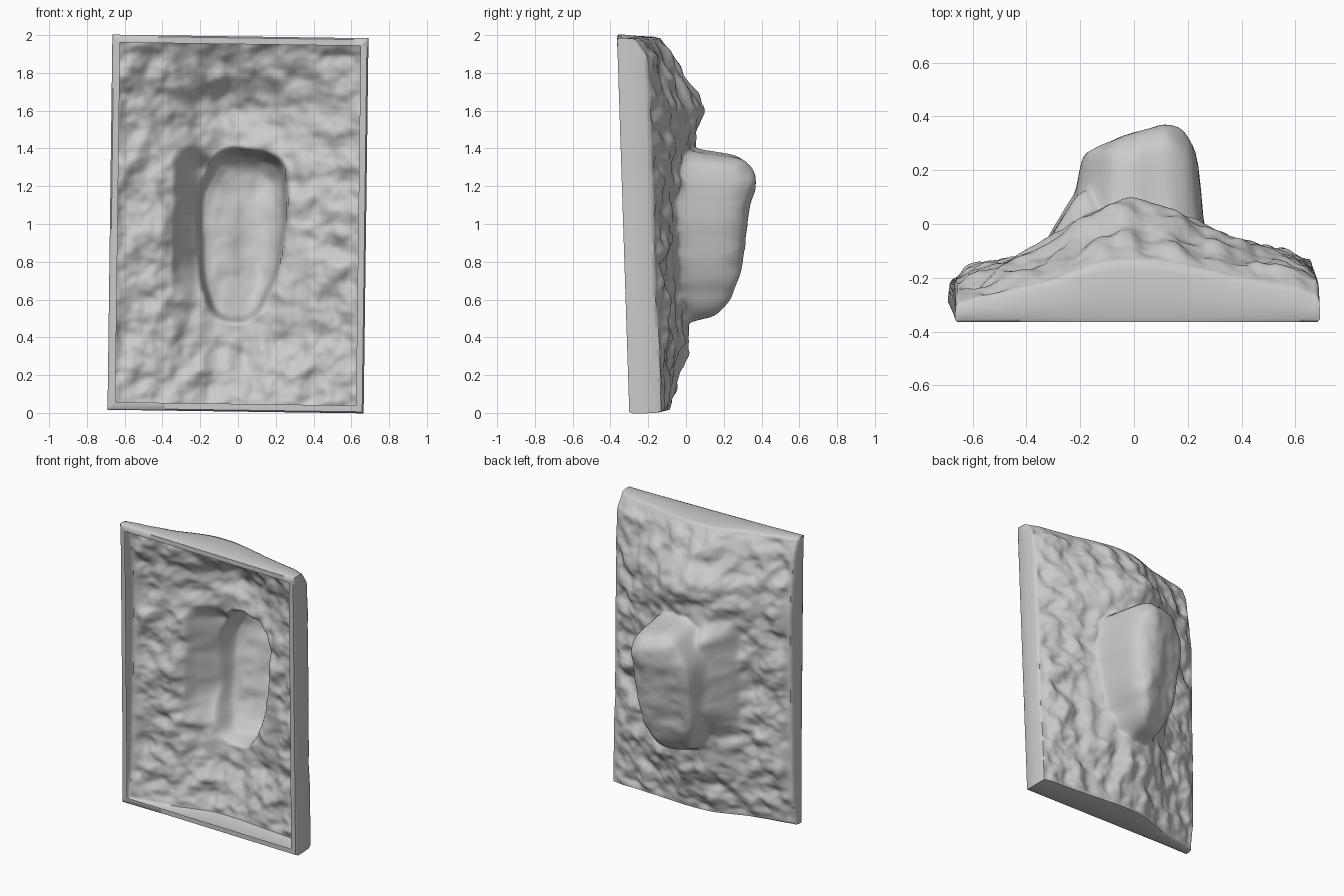
import bpy, bmesh
from mathutils import Vector, noise

if "Cube" in bpy.data.objects:
    bpy.data.objects.remove(bpy.data.objects["Cube"])

NU, NW = 130, 190            # grid resolution across / up
HALF_U, W0, W1 = 0.667, 0.018, 1.982


def interp(pts, t):
    """Piecewise linear lookup."""
    if t <= pts[0][0]:
        return pts[0][1]
    for (a, va), (b, vb) in zip(pts, pts[1:]):
        if t <= b:
            return va + (vb - va) * (t - a) / (b - a)
    return pts[-1][1]


def soft(pts, t, s=.03):
    """Lookup averaged over a small window, rounding the corners."""
    return sum(interp(pts, t + s * k / 2) for k in (-2, -1, 0, 1, 2)) / 5


def smooth(a, b, t):
    t = max(0.0, min(1.0, (t - a) / (b - a)))
    return t * t * (3 - 2 * t)


# Ridge height by z, edge heights by z, and cross-section falloff by x
RIDGE = [(0, -.09), (.2, -.05), (.35, 0), (.48, .01), (1, .01), (1.4, .05),
         (1.62, .09), (1.7, .04), (1.8, -.03), (1.95, -.11), (2, -.15)]
EDGE_L = [(0, -.24), (.2, -.21), (1.5, -.21), (1.9, -.26), (2, -.30)]
EDGE_R = [(0, -.13), (.45, -.15), (.6, -.165), (1, -.175), (1.9, -.21), (2, -.28)]
CROSS = [(-.67, 0), (-.6, .13), (-.5, .25), (-.35, .45), (-.27, .64), (-.2, .8),
         (-.1, 1), (.05, 1), (.15, .87), (.25, .72), (.35, .53), (.5, .34), (.6, .22), (.67, 0)]
# Boss face height by z and its tilt by x
BOSS_Z = [(.48, .17), (.55, .21), (.7, .28), (.9, .31), (1, .33), (1.2, .37), (1.33, .355), (1.4, .29)]
BOSS_X = [(-.22, -.09), (-.05, -.05), (.05, 0), (.15, 0), (.22, -.05), (.27, -.12)]
RAMP = [(-.4, -.3), (-.35, -.11), (-.28, .01), (-.2, .14), (-.15, .12), (-.04, -.2)]


def front_y(w):
    return -0.3325 - 0.0325 * (w - 1)


def back_y(u, w):
    # rough rock slope
    edge = interp(EDGE_L if u < 0 else EDGE_R, w)
    y = edge + (soft(RIDGE, w) - edge) * soft(CROSS, u)
    # left shoulder running up to the boss
    m = smooth(.55, .85, w) * smooth(1.42, 1.28, w)
    lift = max(0, soft(RAMP, u) - y) * m
    y += lift
    rough = 1 - .6 * min(1, lift * 15)
    # lumpy egg-shaped boss
    t = (w - .935) / .455
    half = .222 + .04 * max(-1, min(1, t))
    r = (abs((u - .015 - .03 * t) / half) ** 2.5 + abs(t) ** 2.5) ** (1 / 2.5)
    r += .05 * noise.noise(Vector((u, w, 4)) * 7)
    k = .88 * smooth(1.03, .95, r) + .12 * smooth(.97, .75, r)
    face = soft(BOSS_Z, w) + soft(BOSS_X, u, .06)
    y += (max(face, y) - y) * k
    rough *= 1 - .6 * k
    # lumps, fading out at the frame
    fade = smooth(0, .05, HALF_U - abs(u)) * smooth(0, .05, min(w - W0, W1 - w))
    p = Vector((u, w, 0))
    n = (.03 * noise.noise(p * 6) + .028 * noise.noise(p * 11 + Vector((3, 1, 7)))
         + .006 * noise.noise(p * 24))
    return y + n * rough * (.1 + .9 * fade)


def place(u, y, w):
    """Slight roll of the whole panel."""
    return (u + .013 * (w - 1), y, w - .014 * u)


bm = bmesh.new()

# Rock relief sheet
grid = {}
for i in range(NU + 1):
    for j in range(NW + 1):
        u = -HALF_U + 2 * HALF_U * i / NU
        w = W0 + (W1 - W0) * j / NW
        grid[i, j] = (bm.verts.new(place(u, back_y(u, w), w)), u, w)
for i in range(NU):
    for j in range(NW):
        bm.faces.new([grid[k][0] for k in ((i, j), (i, j + 1), (i + 1, j + 1), (i + 1, j))])

# Relax the steep boss walls
boss = [v for v, u, w in grid.values() if -.34 < u < .36 and .42 < w < 1.48]
for _ in range(3):
    bmesh.ops.smooth_vert(bm, verts=boss, factor=.5, use_axis_x=True, use_axis_y=True, use_axis_z=True)

# Smooth side walls and the thin front lip, as rings around the border
loop = ([(i, 0) for i in range(NU)] + [(NU, j) for j in range(NW)]
        + [(i, NW) for i in range(NU, 0, -1)] + [(0, j) for j in range(NW, 0, -1)])
prev = [grid[k][0] for k in loop]
for out, f in ((.008, .85), (.011, .5), (.011, .1), (.003, 0), (-.03, 0)):
    ring = []
    for i, j in loop:
        v, u, w = grid[i, j]
        if out < 0:    # lip corners stay clean by clamping inset points
            uu = max(-HALF_U - out, min(HALF_U + out, u))
            ww = max(W0 - out, min(W1 + out, w))
        else:
            uu = u + ((i == NU) - (i == 0)) * out
            ww = w + ((j == NW) - (j == 0)) * out
        fy = front_y(w)
        ring.append(bm.verts.new(place(uu, fy + f * (v.co.y - fy), ww)))
    for k in range(len(loop)):
        m = (k + 1) % len(loop)
        bm.faces.new((prev[k], prev[m], ring[m], ring[k]))
    prev = ring
bmesh.ops.remove_doubles(bm, verts=bm.verts, dist=1e-5)
bmesh.ops.recalc_face_normals(bm, faces=bm.faces)

mesh = bpy.data.meshes.new("rock_relief_panel")
bm.to_mesh(mesh)
bm.free()
panel = bpy.data.objects.new("rock_relief_panel", mesh)
bpy.context.collection.objects.link(panel)
bpy.context.view_layer.objects.active = panel
panel.select_set(True)
bpy.ops.object.shade_smooth_by_angle(angle=1.0)
